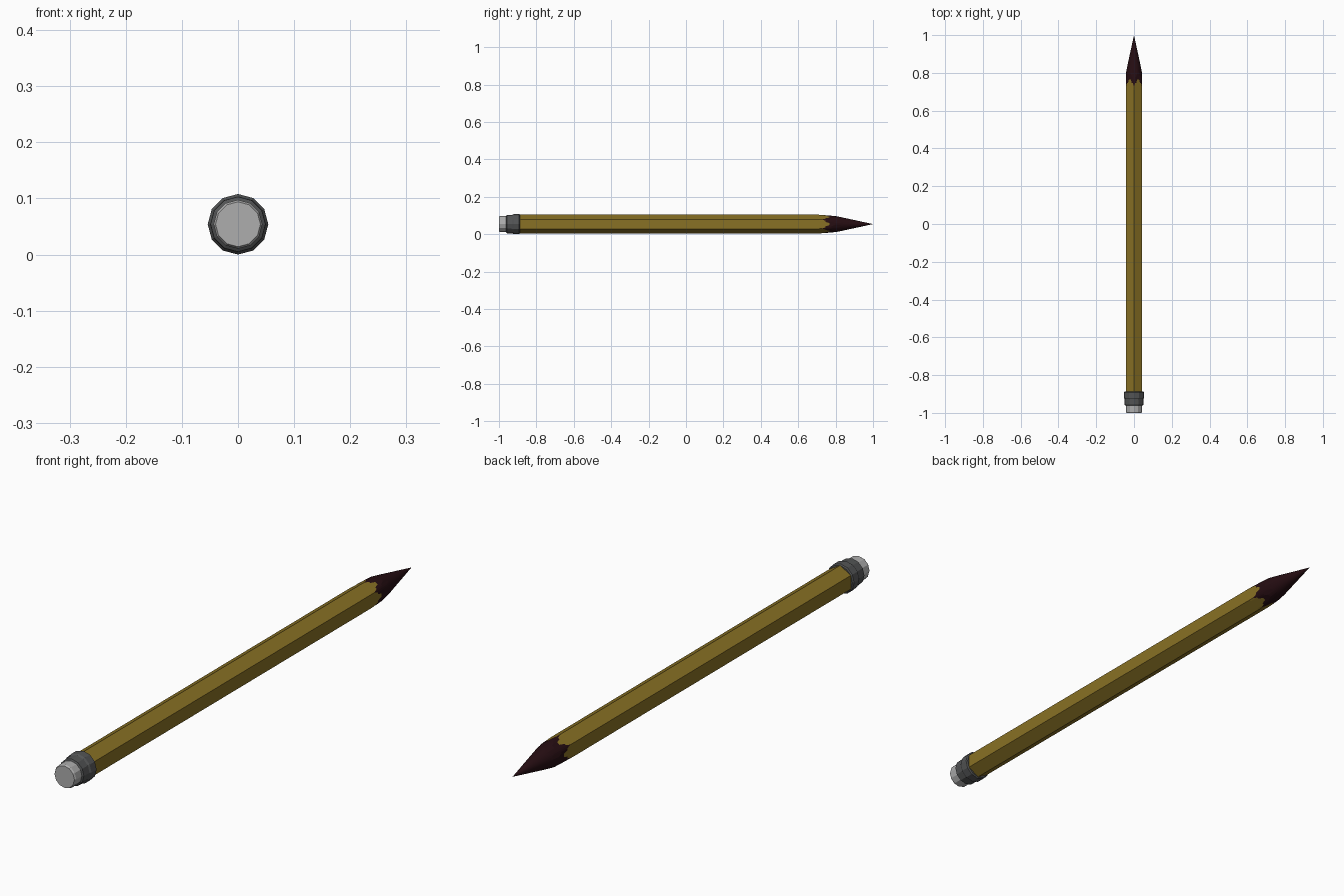
import bpy, bmesh, math

if "Cube" in bpy.data.objects:
    bpy.data.objects.remove(bpy.data.objects["Cube"], do_unlink=True)

AXIS_Z = 0.054      # height of the pencil's axis
APOTHEM = 0.0433    # half width across the flats of the hexagonal body


def material(name, rgb):
    m = bpy.data.materials.new(name)
    m.use_nodes = True
    m.diffuse_color = (*rgb, 1)
    m.node_tree.nodes["Principled BSDF"].inputs["Base Color"].default_value = (*rgb, 1)
    return m


yellow = material("yellow paint", (0.25, 0.165, 0.018))
dark = material("dark tip", (0.019, 0.004, 0.006))
metal = material("grey metal", (0.085, 0.088, 0.09))
rubber = material("light grey rubber", (0.42, 0.42, 0.42))


def tube(name, columns, rows, point, mats, mat_rule=lambda row: 0):
    """Skin a grid of rings around the y axis; point(row, angle) gives (radius, y)."""
    bm = bmesh.new()
    rings = []
    for i in range(rows):
        ring = []
        for k in range(columns):
            a = 2 * math.pi * k / columns
            r, y = point(i, k)
            ring.append(bm.verts.new((r * math.cos(a), y, AXIS_Z + r * math.sin(a))))
        rings.append(ring)
    for i in range(rows - 1):
        for k in range(columns):
            n = (k + 1) % columns
            f = bm.faces.new((rings[i][k], rings[i][n], rings[i + 1][n], rings[i + 1][k]))
            f.material_index = mat_rule(i)
    bm.faces.new(rings[0])
    if point(rows - 1, 0)[0] > 0:
        bm.faces.new(rings[-1])
    bmesh.ops.remove_doubles(bm, verts=bm.verts, dist=1e-5)
    bmesh.ops.recalc_face_normals(bm, faces=bm.faces)
    me = bpy.data.meshes.new(name)
    bm.to_mesh(me)
    bm.free()
    for m in mats:
        me.materials.append(m)
    ob = bpy.data.objects.new(name, me)
    bpy.context.collection.objects.link(ob)
    return ob


# Sharpened hexagonal body: the cone trims the corners first, then the flats
COLUMNS = 48
CONE = [(0.71, 0.05), (0.80, APOTHEM), (1.0, 0.0)]
TIP_STEPS = [0.0, 0.13, 0.3, 0.6, 1.0]


def cone_radius(y):
    for (y0, r0), (y1, r1) in zip(CONE, CONE[1:]):
        if y <= y1:
            return r0 + (r1 - r0) * max(0, y - y0) / (y1 - y0)
    return 0.0


def body_point(row, k):
    dev = abs((k * 360 / COLUMNS + 30) % 60 - 30)    # degrees from the middle of a flat
    paint_end = 0.77 - 0.04 * dev / 30 + (0.006 if k % 2 else -0.004)
    if row < 2:
        y = (-0.90, 0.71)[row]
    else:
        y = paint_end + (1 - paint_end) * TIP_STEPS[row - 2]
    return min(APOTHEM / math.cos(math.radians(dev)), cone_radius(y)), y


tube("pencil_body", COLUMNS, 2 + len(TIP_STEPS), body_point, [yellow, dark],
     lambda row: 0 if row < 2 else 1)


# Turned parts at the blunt end
def turned(name, profile, mat):
    return tube(name, 12, len(profile), lambda row, k: profile[row], [mat])


turned("ferrule", [(0.043, -0.962), (0.049, -0.958), (0.050, -0.927),
                   (0.054, -0.921), (0.054, -0.892), (0.050, -0.888)], metal)
turned("eraser", [(0.040, -1.0), (0.0435, -0.994), (0.0435, -0.955)], rubber)
